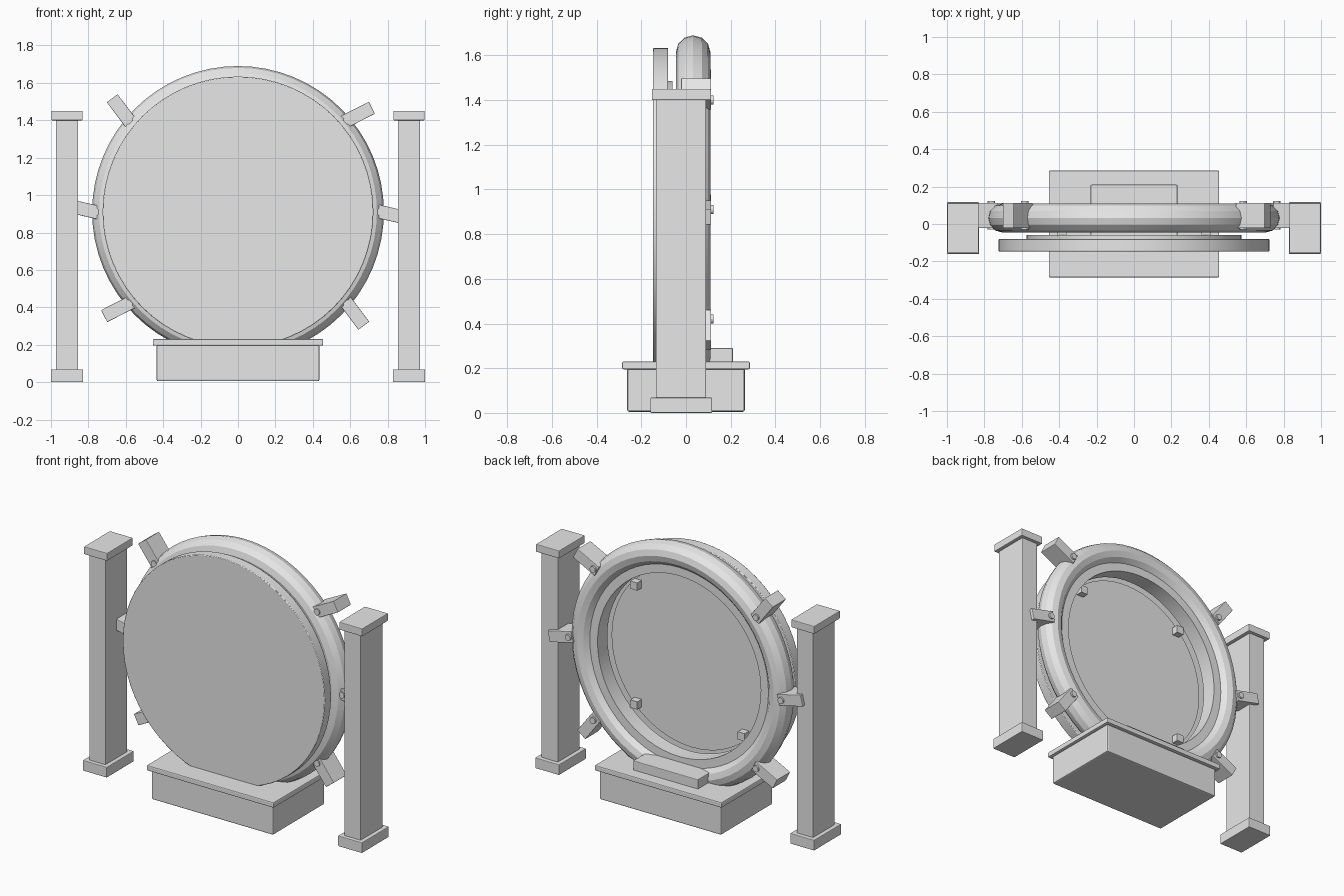
import bpy, bmesh
from math import radians, cos, sin, tau
from mathutils import Matrix, Vector

old = bpy.data.objects.get("Cube")
if old:
    bpy.data.objects.remove(old)

# Single plain grey for every part
grey = bpy.data.materials.new("light_grey")
grey.use_nodes = True
grey.diffuse_color = (0.8, 0.8, 0.8, 1)
grey.node_tree.nodes["Principled BSDF"].inputs["Base Color"].default_value = (0.8, 0.8, 0.8, 1)

HUB = Vector((0, 0, 0.91))
SEGMENTS = 64


def finish(name, bm, bevel=0, smooth=False):
    """Turn a bmesh into a named, coloured object."""
    bmesh.ops.recalc_face_normals(bm, faces=bm.faces)
    mesh = bpy.data.meshes.new(name)
    bm.to_mesh(mesh)
    bm.free()
    mesh.materials.append(grey)
    obj = bpy.data.objects.new(name, mesh)
    bpy.context.collection.objects.link(obj)
    if bevel:
        mod = obj.modifiers.new("soft_edges", "BEVEL")
        mod.width, mod.segments = bevel, 2
        mod.limit_method = "ANGLE"
    if smooth:
        bpy.ops.object.select_all(action="DESELECT")
        obj.select_set(True)
        bpy.context.view_layer.objects.active = obj
        bpy.ops.object.shade_smooth_by_angle(angle=radians(20))
    return obj


def box(name, low, high, bevel=0.004, matrix=Matrix()):
    """Box between two corners, optionally moved by a matrix."""
    low, high = Vector(low), Vector(high)
    bm = bmesh.new()
    place = Matrix.Translation((low + high) / 2) @ Matrix.Diagonal((*(high - low), 1))
    bmesh.ops.create_cube(bm, size=1, matrix=matrix @ place)
    return finish(name, bm, bevel)


def cylinder(name, radius, front, back, center, sides, bevel=0):
    """Cylinder lying along y."""
    bm = bmesh.new()
    place = Matrix.Translation((center.x, (front + back) / 2, center.z))
    bmesh.ops.create_cone(bm, cap_ends=True, segments=sides, radius1=radius, radius2=radius,
                          depth=back - front, matrix=place @ Matrix.Rotation(radians(90), 4, "X"))
    return finish(name, bm, bevel, smooth=True)


def lathe(name, profile):
    """Spin a closed (radius, y) profile around the hub."""
    bm = bmesh.new()
    loops = []
    for i in range(SEGMENTS):
        a = tau * i / SEGMENTS
        loops.append([bm.verts.new(HUB + Vector((r * cos(a), y, r * sin(a)))) for r, y in profile])
    count = len(profile)
    for i, loop in enumerate(loops):
        following = loops[(i + 1) % SEGMENTS]
        for j in range(count):
            k = (j + 1) % count
            bm.faces.new((loop[j], loop[k], following[k], following[j]))
    return finish(name, bm, smooth=True)


# Pedestal with lip and a small step behind the ring
box("pedestal", (-0.435, -0.263, 0.005), (0.435, 0.263, 0.2), 0.008)
box("pedestal_lip", (-0.455, -0.286, 0.195), (0.455, 0.286, 0.23), 0.006)
box("pedestal_step", (-0.232, -0.08, 0.22), (0.232, 0.21, 0.29))

# Main ring with a twelve-sided section, and its recessed inner rim
section = [(0.705 + 0.075 * cos(tau * i / 12), 0.032 + 0.077 * sin(tau * i / 12)) for i in range(12)]
lathe("ring", section)
lathe("inner_rim", [(0.585, -0.03), (0.65, -0.03), (0.65, 0.07), (0.585, 0.07)])

# Front cover disc with its backing plate and stand-off blocks
cylinder("cover_disc", 0.724, -0.147, -0.08, HUB, SEGMENTS, 0.004)
cylinder("backing_plate", 0.575, -0.082, -0.06, HUB, SEGMENTS)
for sx in (-1, 1):
    for sz in (-1, 1):
        x, z = sx * 0.385, HUB.z + sz * 0.385
        box("standoff_block", (x - 0.025, -0.065, z - 0.025), (x + 0.025, -0.015, z + 0.025), 0)

# Six skewed clamps with pins around the ring
for angle in (-40, 0, 40, 140, 180, 220):
    a = radians(angle)
    pivot = HUB + Vector((cos(a), 0, sin(a))) * 0.762
    turn = Matrix.Translation(pivot) @ Matrix.Rotation(-radians(angle - 13), 4, "Y")
    box("clamp", (-0.025, -0.022, -0.036), (0.148, 0.112, 0.036), 0.003, turn)
    cylinder("clamp_pin", 0.02, -0.03, 0.124, pivot, 16)

# Side posts with base and cap
for side, sign in (("left", 1), ("right", -1)):
    x = sign * 0.914
    box(side + "_post", (x - 0.059, -0.135, 0.05), (x + 0.059, 0.09, 1.42))
    box(side + "_post_base", (x - 0.086, -0.16, 0), (x + 0.086, 0.117, 0.068))
    box(side + "_post_cap", (x - 0.083, -0.153, 1.4), (x + 0.083, 0.112, 1.45))
